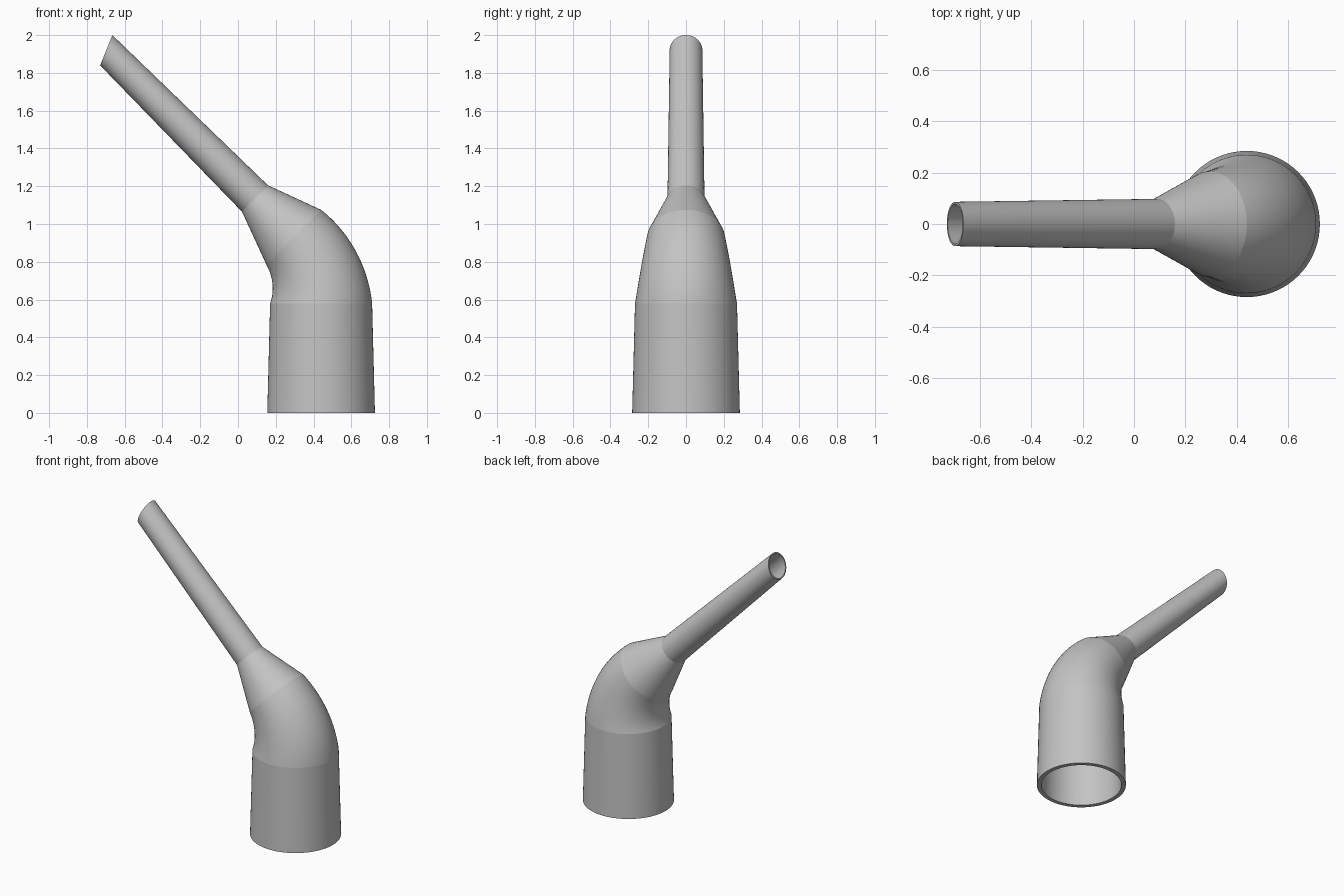
import bpy, bmesh
from math import sin, cos, pi, radians
from mathutils import Vector

cube = bpy.data.objects.get("Cube")
if cube:
    bpy.data.objects.remove(cube, do_unlink=True)

SIDES = 72
BEND_STEPS = 24
WALL = 0.9                     # bore radius as a share of the outer radius

grey = bpy.data.materials.new("plain grey")
grey.use_nodes = True
colour = (0.55, 0.55, 0.55, 1)
grey.diffuse_color = colour
grey.node_tree.nodes["Principled BSDF"].inputs["Base Color"].default_value = colour

# Stations along the pipe: centre x, centre z, lean towards -x, radius, sharp ring
stations = [(0.44, 0, 0, 0.285, True)]
bend_x, bend_z, bend_r = -0.055, 0.58, 0.495
for i in range(BEND_STEPS + 1):
    t = i / BEND_STEPS
    a = radians(45) * t
    stations.append((bend_x + bend_r * cos(a), bend_z + bend_r * sin(a), a,
                     0.27 - 0.065 * t, i in (0, BEND_STEPS)))
stations.append((0.09, 1.135, radians(45), 0.098, True))       # end of the reducer
stations.append((-0.6975, 1.92, radians(68), 0.0865, True))    # slanted tip

bm = bmesh.new()


def ring(x, z, lean, radius):
    across = Vector((cos(lean), 0, sin(lean)))
    return [bm.verts.new(Vector((x, 0, z)) + across * radius * cos(2 * pi * k / SIDES)
                         + Vector((0, radius * sin(2 * pi * k / SIDES), 0)))
            for k in range(SIDES)]


def bridge(a, b):
    for k in range(SIDES):
        n = (k + 1) % SIDES
        bm.faces.new((a[k], a[n], b[n], b[k]))


# Outer skin going up, then the bore coming back down, closed into one loop
rings, sharp = [], []
for scale, order in ((1, stations), (WALL, stations[::-1])):
    for x, z, lean, radius, is_sharp in order:
        rings.append(ring(x, z, lean, radius * scale))
        sharp.append(is_sharp)
for i, r in enumerate(rings):
    bridge(r, rings[(i + 1) % len(rings)])

bmesh.ops.recalc_face_normals(bm, faces=bm.faces)
for f in bm.faces:
    f.smooth = True
for r, is_sharp in zip(rings, sharp):
    if is_sharp:
        for k in range(SIDES):
            bm.edges.get((r[k], r[(k + 1) % SIDES])).smooth = False

mesh = bpy.data.meshes.new("bent_nozzle")
bm.to_mesh(mesh)
bm.free()
mesh.materials.append(grey)
nozzle = bpy.data.objects.new("bent_nozzle", mesh)
bpy.context.collection.objects.link(nozzle)
